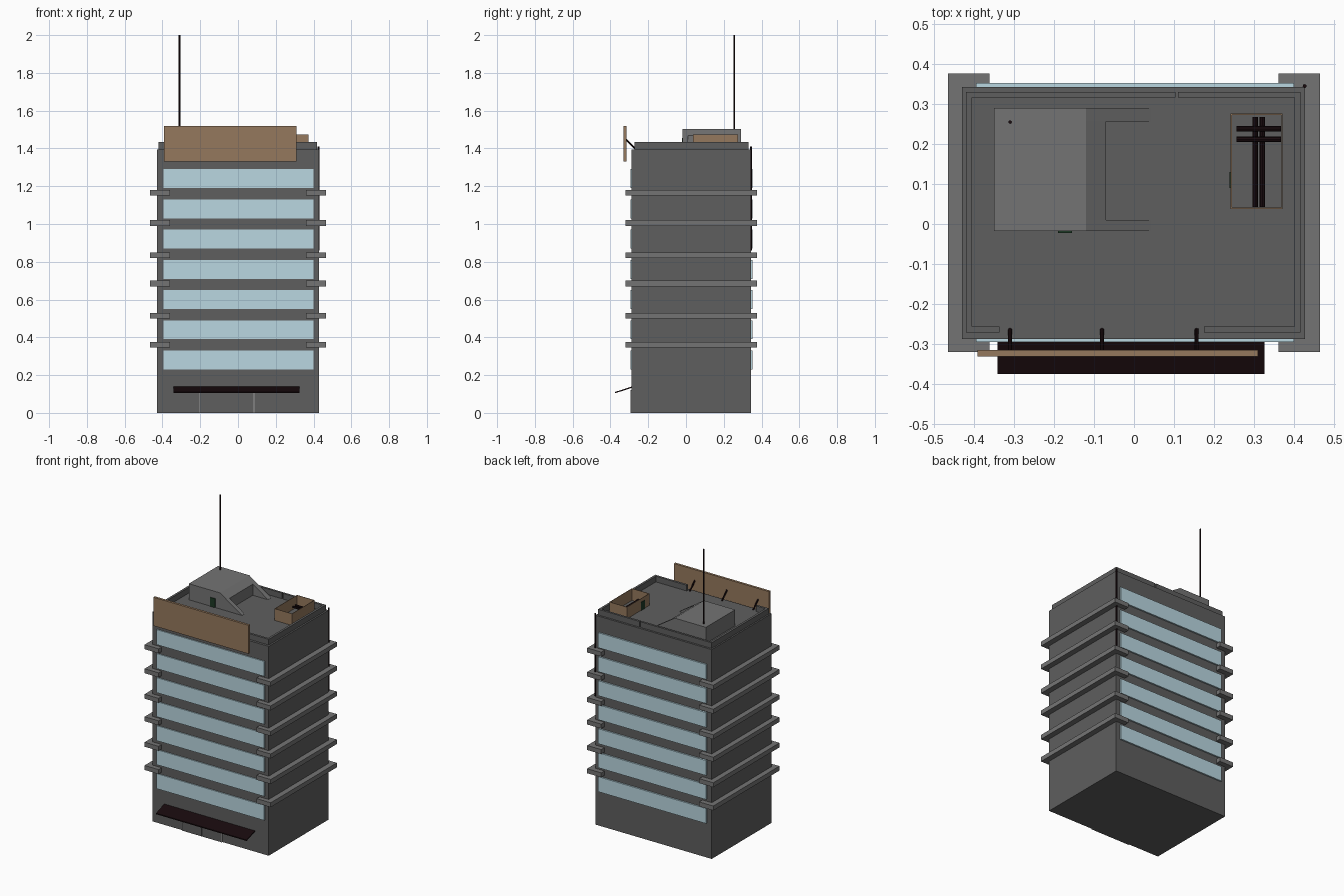
import bpy, bmesh
from mathutils import Vector

if "Cube" in bpy.data.objects:
    bpy.data.objects.remove(bpy.data.objects["Cube"])


def material(name, rgb):
    m = bpy.data.materials.new(name)
    m.diffuse_color = (*rgb, 1)
    m.use_nodes = True
    m.node_tree.nodes["Principled BSDF"].inputs["Base Color"].default_value = m.diffuse_color
    return m


CONCRETE = material("concrete", (0.113, 0.113, 0.113))
LEDGE = material("light_concrete", (0.175, 0.175, 0.175))
GLASS = material("glass", (0.49, 0.68, 0.75))
TIMBER = material("timber", (0.30, 0.19, 0.11))
DARK = material("dark_metal", (0.009, 0.003, 0.004))
GREEN = material("green_paint", (0.012, 0.04, 0.018))
STEEL = material("pale_steel", (0.35, 0.35, 0.35))


def finish(name, bm, mat):
    bmesh.ops.recalc_face_normals(bm, faces=bm.faces)
    me = bpy.data.meshes.new(name)
    bm.to_mesh(me)
    bm.free()
    me.materials.append(mat)
    ob = bpy.data.objects.new(name, me)
    bpy.context.collection.objects.link(ob)
    return ob


def box(name, x, y, z, mat):
    bm = bmesh.new()
    bmesh.ops.create_cube(bm, size=1)
    for v in bm.verts:
        v.co = [r[0] if c < 0 else r[1] for r, c in zip((x, y, z), v.co)]
    return finish(name, bm, mat)


def prism(name, pts, axis, a, b, mat):
    """Extrude a 2D outline along one axis from a to b."""
    def place(p, t):
        c = list(p)
        c.insert(axis, t)
        return c
    bm = bmesh.new()
    face = bm.faces.new([bm.verts.new(place(p, a)) for p in pts])
    new = bmesh.ops.extrude_face_region(bm, geom=[face])["geom"]
    for v in new:
        if isinstance(v, bmesh.types.BMVert):
            v.co[axis] = b
    return finish(name, bm, mat)


def rod(name, p, q, r, mat, sides=8):
    p, q = Vector(p), Vector(q)
    bm = bmesh.new()
    bmesh.ops.create_cone(bm, cap_ends=True, segments=sides, radius1=r, radius2=r, depth=(q - p).length)
    ob = finish(name, bm, mat)
    ob.location = (p + q) / 2
    ob.rotation_euler = (q - p).to_track_quat('Z', 'Y').to_euler()
    return ob


# Main block
box("tower_block", (-0.43, 0.428), (-0.288, 0.343), (0, 1.395), CONCRETE)

# Window strips, front and back
for i in range(7):
    z = 0.23 + 0.16 * i
    box(f"front_window_{i}", (-0.395, 0.40), (-0.295, -0.27), (z, z + 0.1), GLASS)
    box(f"back_window_{i}", (-0.395, 0.40), (0.33, 0.353), (z, z + 0.1), GLASS)

# C-shaped ledges wrapping both sides
for i, z in enumerate((0.345, 0.50, 0.67, 0.82, 0.99, 1.15)):
    for s, side in ((-1, "left"), (1, "right")):
        outline = [(0.465, -0.32), (0.465, 0.377), (0.361, 0.377), (0.361, 0.335),
                   (0.42, 0.335), (0.42, -0.28), (0.361, -0.28), (0.361, -0.32)]
        prism(f"{side}_ledge_{i}", [(s * x, y) for x, y in outline], 2, z, z + 0.03, LEDGE)

# Roof parapet with gaps behind the sign and at the back
Z = (1.39, 1.433)
box("parapet_left", (-0.42, -0.405), (-0.272, 0.33), Z, CONCRETE)
box("parapet_right", (0.402, 0.417), (-0.272, 0.33), Z, CONCRETE)
box("parapet_back_a", (-0.405, 0.104), (0.316, 0.33), Z, CONCRETE)
box("parapet_back_b", (0.11, 0.402), (0.316, 0.33), Z, CONCRETE)
box("parapet_front_a", (-0.405, -0.337), (-0.272, -0.257), Z, CONCRETE)
box("parapet_front_b", (0.175, 0.402), (-0.272, -0.257), Z, CONCRETE)

# Roof stair house with sloping side walls
R = 1.39
core = [(-0.35, R), (-0.35, 1.502), (-0.12, 1.502), (-0.07, 1.469), (-0.07, R)]
prism("stair_house", core, 1, 0.01, 0.256, LEDGE)
fin = [(-0.35, R), (-0.35, 1.502), (-0.12, 1.502), (0.042, 1.396), (0.042, R)]
prism("stair_wall_front", fin, 1, -0.018, 0.01, LEDGE)
prism("stair_wall_back", fin, 1, 0.256, 0.29, LEDGE)
box("stair_door", (-0.19, -0.155), (-0.022, -0.015), (R, 1.455), GREEN)
rod("antenna", (-0.31, 0.255, 1.49), (-0.31, 0.255, 2.0), 0.0045, DARK)

# Open-topped plant enclosure
x0, x1, y0, y1, t = 0.242, 0.372, 0.038, 0.276, 0.003
V = (R, 1.473)
box("enclosure_left", (x0, x0 + t), (y0, y1), V, TIMBER)
box("enclosure_right", (x1 - t, x1), (y0, y1), V, TIMBER)
box("enclosure_front", (x0 + t, x1 - t), (y0, y0 + t), V, TIMBER)
box("enclosure_back", (x0 + t, x1 - t), (y1 - t, y1), V, TIMBER)
box("enclosure_hatch", (x0 - 0.003, x0), (0.09, 0.13), (R, 1.45), GREEN)
for i, x in enumerate((0.303, 0.321)):
    rod(f"long_pipe_{i}", (x, 0.042, 1.41), (x, 0.268, 1.41), 0.007, DARK)
for i, y in enumerate((0.212, 0.238)):
    rod(f"cross_pipe_{i}", (0.257, y, 1.422), (0.368, y, 1.422), 0.007, DARK)

# Sign board and its struts
box("sign_board", (-0.392, 0.31), (-0.331, -0.315), (1.33, 1.52), TIMBER)
for i, x in enumerate((-0.31, -0.08, 0.157)):
    rod(f"sign_strut_{i}", (x, -0.264, 1.395), (x, -0.318, 1.447), 0.005, DARK)

# Sloping entrance awning, double door and its jambs
prism("awning", [(-0.28, 0.135), (-0.28, 0.142), (-0.375, 0.111), (-0.375, 0.104)],
      0, -0.342, 0.326, DARK)
for i, x in enumerate((-0.205, -0.059)):
    box(f"entrance_door_{i}", (x, x + 0.143), (-0.294, -0.28), (0, 0.12), CONCRETE)
for i, x in enumerate((-0.207, 0.083)):
    box(f"door_jamb_{i}", (x, x + 0.004), (-0.295, -0.28), (0, 0.12), STEEL)

# Corner downpipe
rod("downpipe", (0.427, 0.345, 0.86), (0.427, 0.345, 1.41), 0.005, DARK)
